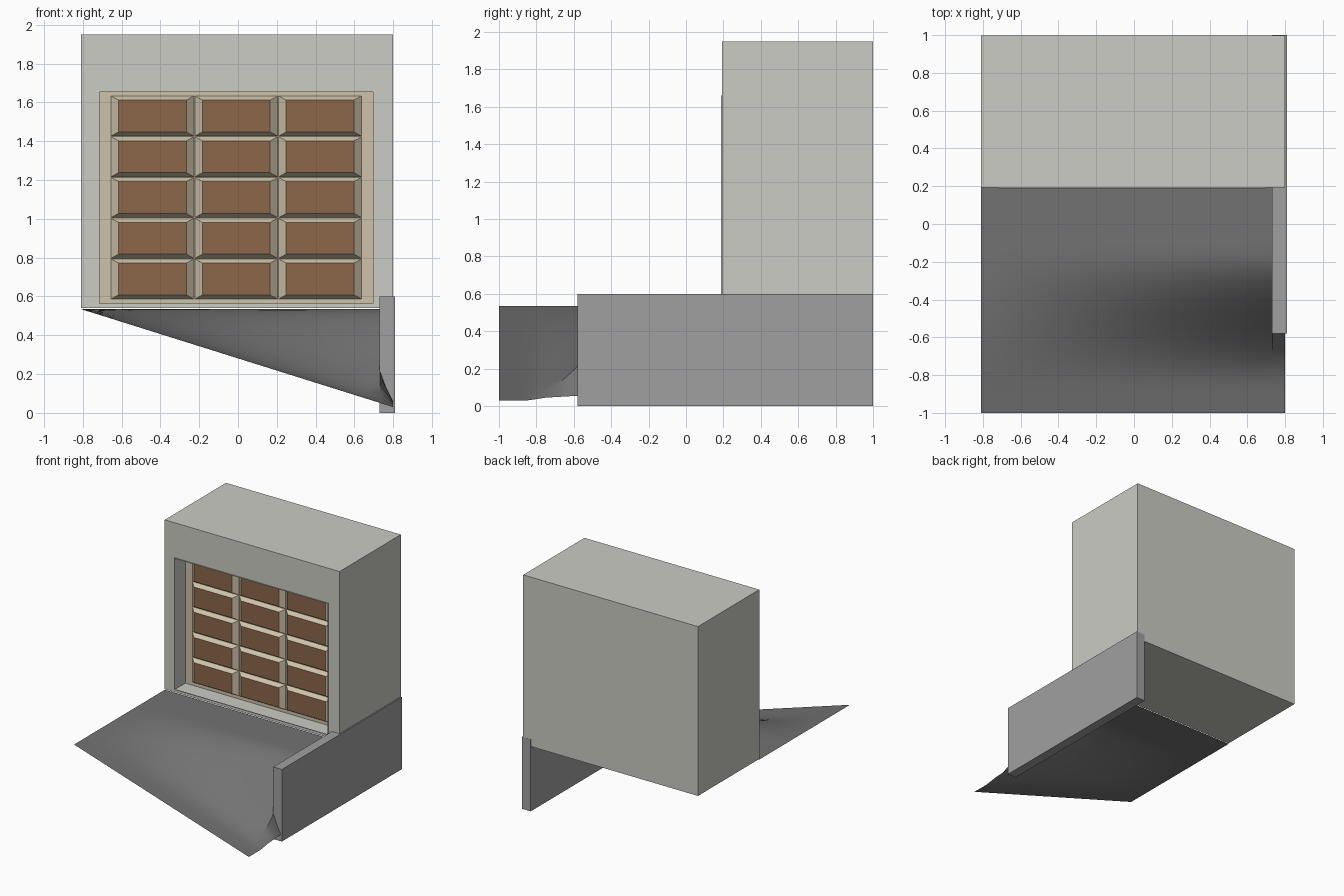
import bpy, bmesh
from mathutils import Vector

if "Cube" in bpy.data.objects:
    bpy.data.objects.remove(bpy.data.objects["Cube"])


def material(name, rgb):
    lin = [((c / 255 + 0.055) / 1.055) ** 2.4 for c in rgb]
    m = bpy.data.materials.new(name)
    m.diffuse_color = (*lin, 1)
    m.use_nodes = True
    m.node_tree.nodes["Principled BSDF"].inputs["Base Color"].default_value = m.diffuse_color
    return m


PLASTER = material("pale_plaster", (203, 204, 196))
CONCRETE = material("grey_concrete", (160, 160, 160))
ASPHALT = material("dark_asphalt", (114, 114, 114))
BEIGE = material("beige_door", (207, 195, 170))
BROWN = material("brown_panel", (139, 103, 72))


def finish(name, bm, *mats):
    me = bpy.data.meshes.new(name)
    bm.to_mesh(me)
    bm.free()
    for m in mats:
        me.materials.append(m)
    ob = bpy.data.objects.new(name, me)
    bpy.context.collection.objects.link(ob)
    return ob


def add_box(bm, lo, hi):
    lo, hi = Vector(lo), Vector(hi)
    verts = bmesh.ops.create_cube(bm, size=1)["verts"]
    for v in verts:
        v.co = Vector([(lo[i] + hi[i]) / 2 + v.co[i] * (hi[i] - lo[i]) for i in range(3)])
    return verts


# Opening in the front of the building
X0, X1, Z0, Z1 = -0.72, 0.70, 0.56, 1.66
FRONT, DOOR_Y = 0.193, 0.335

# Garage building: box whose front face is inset and pushed back
bm = bmesh.new()
add_box(bm, (-0.81, FRONT, 0.54), (0.80, 0.999, 1.95))
front = min(bm.faces, key=lambda f: f.calc_center_median().y)
mid = front.calc_center_median()
bmesh.ops.inset_individual(bm, faces=[front], thickness=0.02)
for v in front.verts:
    v.co.x = X0 if v.co.x < mid.x else X1
    v.co.z = Z0 if v.co.z < mid.z else Z1
pushed = bmesh.ops.extrude_discrete_faces(bm, faces=[front])["faces"][0]
for v in pushed.verts:
    v.co.y = DOOR_Y + 0.01
finish("garage_building", bm, PLASTER)

# Thin lip around the opening
bm = bmesh.new()
t = 0.005
for a, b, c, d in ((X0, X0 + t, Z0, Z1), (X1 - t, X1, Z0, Z1),
                   (X0, X1, Z0, Z0 + t), (X0, X1, Z1 - t, Z1)):
    add_box(bm, (a, 0.187, c), (b, FRONT + 0.003, d))
finish("opening_lip", bm, PLASTER)

# Door backing slab
bm = bmesh.new()
add_box(bm, (X0, DOOR_Y, Z0), (X1, DOOR_Y + 0.009, Z1))
finish("door_slab", bm, BEIGE)

# Raised bevelled door panels, 3 columns by 5 rows, brown front faces
bm = bmesh.new()
W, H, BX, BZ, RAISE = 0.432, 0.21, 0.041, 0.023, 0.035
for col in range(3):
    for row in range(5):
        x, z = -0.657 + col * W, 0.585 + row * H
        verts = add_box(bm, (x, DOOR_Y - RAISE, z), (x + W, DOOR_Y + 0.002, z + H))
        for v in verts:
            if v.co.y < DOOR_Y - 0.01:
                v.co.x += BX if v.co.x < x + W / 2 else -BX
                v.co.z += BZ if v.co.z < z + H / 2 else -BZ
bm.normal_update()
for f in bm.faces:
    f.material_index = 1 if f.normal.y < -0.99 else 0
finish("door_panels", bm, BEIGE, BROWN)

# Retaining wall along the right side
bm = bmesh.new()
add_box(bm, (0.73, -0.58, 0), (0.81, 1, 0.60))
finish("retaining_wall", bm, CONCRETE)

# Warped driveway: level at the left and back, falling to the front right corner
bm = bmesh.new()
NX, NY = 24, 24
bmesh.ops.create_grid(bm, x_segments=NX, y_segments=NY, size=0.5)
for v in bm.verts:
    u, w = v.co.x + 0.5, v.co.y + 0.5
    x, y = -0.81 + 1.61 * u, -1 + 1.195 * w
    s = min(1, max(0, (-0.15 - y) / 0.70))
    s = s * s * (3 - 2 * s)
    z = 0.535 - 0.505 * u * s
    if u > 0.999 and y < -0.5:      # curled-down edge beside the wall
        z = min(z, 0.03 + 0.06 * (y + 1))
    v.co = (x, y, z)
drive = finish("driveway", bm, ASPHALT)
bpy.context.view_layer.objects.active = drive
drive.select_set(True)
bpy.ops.object.shade_smooth_by_angle()
